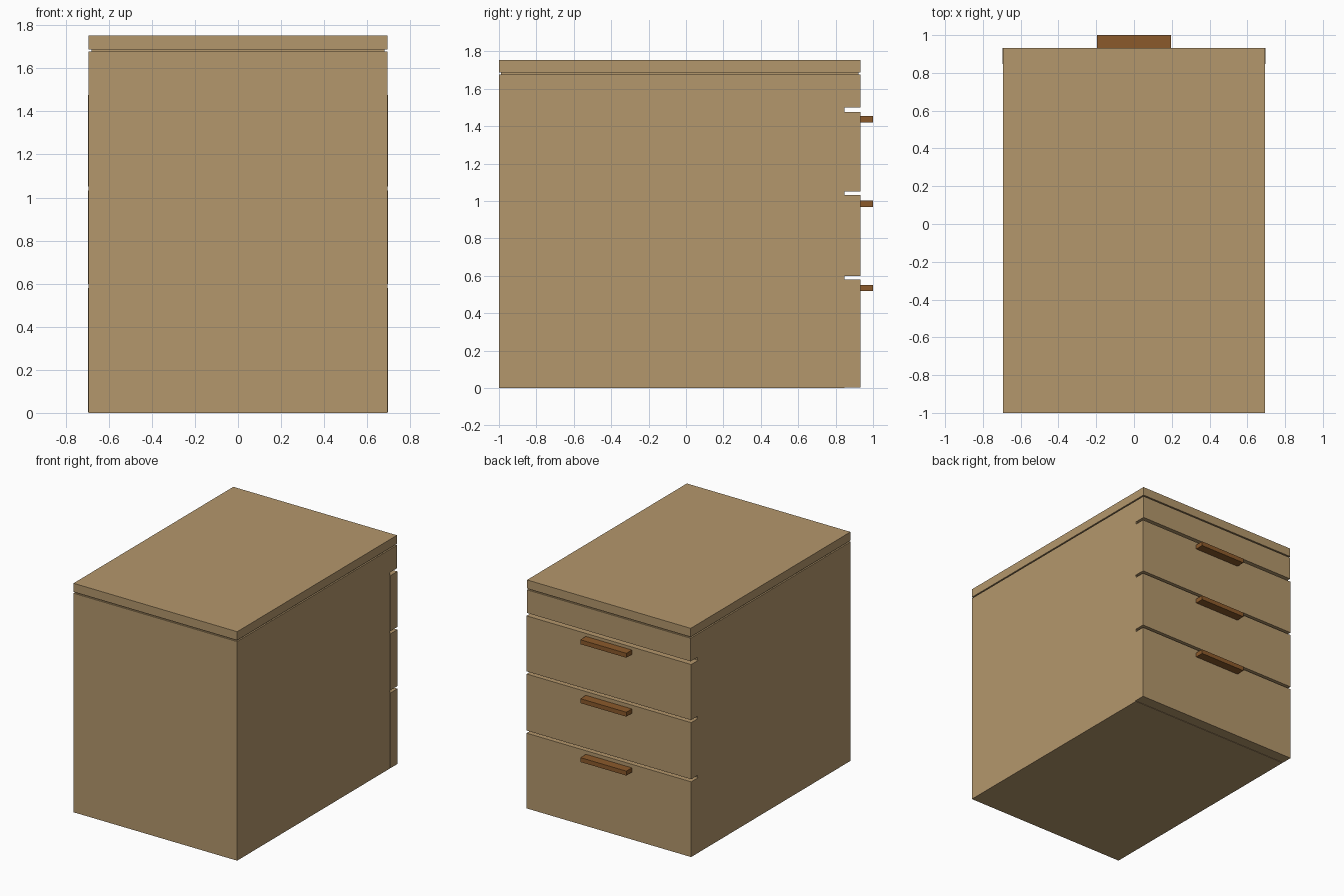
import bpy
import bmesh
from mathutils import Matrix, Vector

if "Cube" in bpy.data.objects:
    bpy.data.objects.remove(bpy.data.objects["Cube"])


def material(name, rgb):
    # sRGB bytes to linear diffuse colour
    lin = [((c / 255 + 0.055) / 1.055) ** 2.4 for c in rgb]
    m = bpy.data.materials.new(name)
    m.diffuse_color = (*lin, 1)
    m.use_nodes = True
    m.node_tree.nodes["Principled BSDF"].inputs["Base Color"].default_value = m.diffuse_color
    return m


wood = material("light wood", (180, 151, 108))
brown = material("brown handle", (139, 90, 43))


def box(name, x, y, z, mat):
    """Box symmetric about x = 0, with y and z given as (low, high)."""
    bm = bmesh.new()
    size = Vector((2 * x, y[1] - y[0], z[1] - z[0]))
    centre = Vector((0, sum(y) / 2, sum(z) / 2))
    bmesh.ops.create_cube(bm, size=1, matrix=Matrix.Translation(centre) @ Matrix.Diagonal((*size, 1)))
    mesh = bpy.data.meshes.new(name)
    bm.to_mesh(mesh)
    bm.free()
    mesh.materials.append(mat)
    ob = bpy.data.objects.new(name, mesh)
    bpy.context.collection.objects.link(ob)
    return ob


FACE = 0.933   # plane of the drawer faces
BACK = 0.848   # bottom of the slots between drawers
HALF = 0.693   # half width of the cabinet

# Cabinet: body, top rail above the drawers, recessed neck and top slab
box("cabinet_body", HALF, (-1, BACK), (0, 1.677), wood)
box("top_rail", HALF, (BACK, FACE), (1.5, 1.677), wood)
box("recessed_neck", HALF - 0.012, (-0.988, FACE - 0.012), (1.677, 1.687), wood)
box("top_slab", HALF, (-1, FACE), (1.687, 1.753), wood)

# Drawer fronts, slightly wider than the body, each with a bar handle
for i, (low, high) in enumerate([(0.003, 0.579), (0.599, 1.032), (1.052, 1.477)]):
    box(f"drawer_front_{i + 1}", HALF + 0.004, (BACK, FACE), (low, high), wood)
    mid = 0.535 + 0.451 * i
    box(f"drawer_handle_{i + 1}", 0.195, (FACE, 1.0), (mid - 0.017, mid + 0.017), brown)
